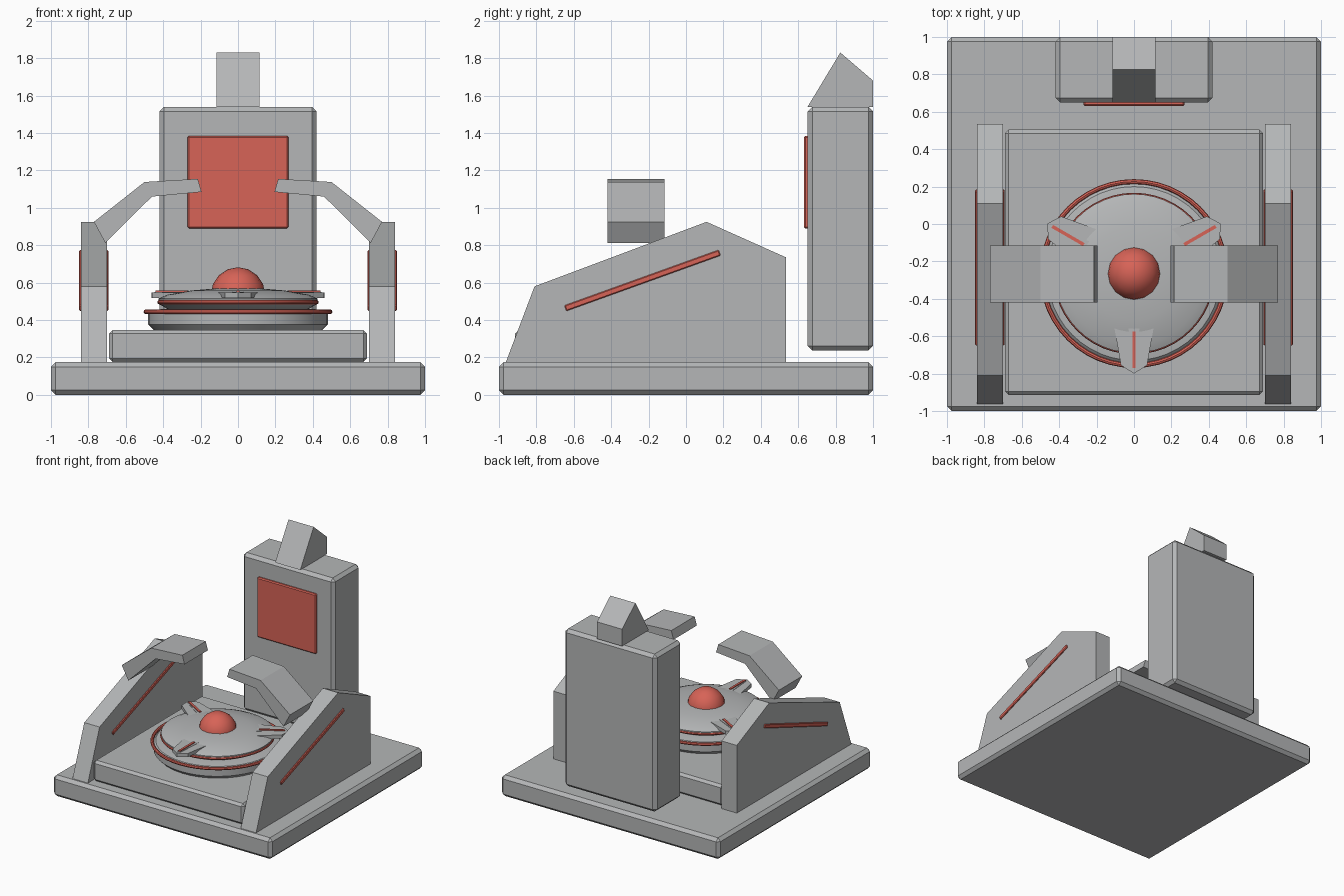
import bpy, bmesh, math
from mathutils import Matrix, Vector

if "Cube" in bpy.data.objects:
    bpy.data.objects.remove(bpy.data.objects["Cube"])


def material(name, rgb):
    m = bpy.data.materials.new(name)
    m.diffuse_color = (*rgb, 1)
    m.use_nodes = True
    m.node_tree.nodes["Principled BSDF"].inputs["Base Color"].default_value = m.diffuse_color
    return m


GREY = material("stone grey", (0.46, 0.47, 0.475))
RED = material("glow red", (0.68, 0.125, 0.095))
CENTRE = Vector((0, -0.265, 0))


def finish(name, bm, mat, bevel=0, smooth=False):
    bmesh.ops.recalc_face_normals(bm, faces=bm.faces)
    me = bpy.data.meshes.new(name)
    bm.to_mesh(me)
    bm.free()
    ob = bpy.data.objects.new(name, me)
    bpy.context.collection.objects.link(ob)
    me.materials.append(mat)
    if bevel:
        mod = ob.modifiers.new("edge", 'BEVEL')
        mod.width = bevel
        mod.segments = 1
    if smooth:
        bpy.context.view_layer.objects.active = ob
        ob.select_set(True)
        bpy.ops.object.shade_smooth_by_angle(angle=math.radians(35))
        ob.select_set(False)
    return ob


def box(name, lo, hi, mat=GREY, bevel=0):
    bm = bmesh.new()
    bmesh.ops.create_cube(bm, size=1)
    for v in bm.verts:
        v.co = [(l + h) / 2 + c * (h - l) for l, h, c in zip(lo, hi, v.co)]
    return finish(name, bm, mat, bevel)


def prism(name, pts, a, b, place, mat=GREY, bevel=0):
    """Extrude a 2D outline from a to b; place(u, v, depth) gives 3D points."""
    bm = bmesh.new()
    lower = [bm.verts.new(place(u, v, a)) for u, v in pts]
    upper = [bm.verts.new(place(u, v, b)) for u, v in pts]
    bm.faces.new(lower)
    bm.faces.new(upper)
    n = len(pts)
    for i in range(n):
        j = (i + 1) % n
        bm.faces.new((lower[i], lower[j], upper[j], upper[i]))
    return finish(name, bm, mat, bevel)


def lathe(name, profile, mat=GREY, closed=False, steps=48):
    bm = bmesh.new()
    verts = [bm.verts.new((r, 0, z)) for r, z in profile]
    pairs = list(zip(verts, verts[1:] + verts[:1]))
    edges = [bm.edges.new(p) for p in (pairs if closed else pairs[:-1])]
    bmesh.ops.spin(bm, geom=verts + edges, cent=(0, 0, 0), axis=(0, 0, 1),
                   angle=math.tau, steps=steps)
    bmesh.ops.remove_doubles(bm, verts=bm.verts, dist=1e-4)
    bmesh.ops.translate(bm, verts=bm.verts, vec=CENTRE)
    return finish(name, bm, mat, smooth=True)


def ring(name, radius, z, tube):
    pts = [(radius + tube * math.cos(a), z + tube * math.sin(a))
           for a in (math.tau * i / 8 for i in range(8))]
    return lathe(name, pts, RED, closed=True)


# Base, raised deck and rear tower
box("base_plate", (-1, -1, 0), (1, 1, 0.175), bevel=0.025)
box("deck", (-0.69, -0.915, 0.175), (0.69, 0.505, 0.347), bevel=0.02)
box("tower", (-0.42, 0.65, 0.237), (0.42, 1.0, 1.54), bevel=0.025)
box("screen", (-0.27, 0.63, 0.89), (0.27, 0.66, 1.385), RED, 0.008)
prism("tower_cap", [(0.65, 1.54), (0.825, 1.83), (1.0, 1.68), (1.0, 1.54)],
      -0.115, 0.115, lambda u, v, d: (d, u, v))

# Side walls, glowing strips and bent arms, mirrored left and right
wall = [(-0.965, 0.17), (-0.81, 0.58), (0.11, 0.925), (0.535, 0.735), (0.535, 0.17)]
p, q = Vector((-0.645, 0.463)), Vector((0.18, 0.76))
side = (q - p).normalized().orthogonal() * 0.016
strip = [p + side, q + side, q - side, p - side]
arm = [(0.215, 1.155), (0.195, 1.085), (0.46, 1.06), (0.71, 0.813), (0.77, 0.925), (0.5, 1.138)]
for s, tag in ((1, "right"), (-1, "left")):
    across = lambda u, v, d: (s * d, u, v)
    prism("side_wall_" + tag, wall, 0.70, 0.84, across)
    prism("wall_strip_" + tag, strip, 0.692, 0.85, across, RED, 0.005)
    prism("arm_" + tag, arm, -0.42, -0.115, lambda u, v, d: (s * u, d, v))

# Round pedestal with two rings and a shallow dome
lathe("pedestal", [(0, 0.345), (0.45, 0.345), (0.465, 0.36), (0.48, 0.375), (0.48, 0.435),
                   (0.465, 0.45), (0.40, 0.46), (0, 0.46)])
lathe("dome", [(0, 0.45), (0.37, 0.455), (0.425, 0.487), (0.425, 0.515), (0.38, 0.535),
               (0.25, 0.558), (0.13, 0.568), (0, 0.57)])
ring("lower_ring", 0.492, 0.444, 0.013)
ring("upper_ring", 0.42, 0.496, 0.012)

# Centre orb
bm = bmesh.new()
bmesh.ops.create_uvsphere(bm, u_segments=16, v_segments=8, radius=0.145,
                          matrix=Matrix.Translation(CENTRE + Vector((0, 0, 0.537))))
finish("orb", bm, RED, smooth=True)

# Three pointed claws with inlaid strips
claw = [(0.29, -0.105), (0.49, -0.07), (0.535, 0), (0.49, 0.07), (0.29, 0.105)]
inlay = [(0.31, -0.009), (0.505, -0.009), (0.505, 0.009), (0.31, 0.009)]
for i in range(3):
    rot = Matrix.Rotation(math.radians(30 + 120 * i), 3, 'Z')
    turn = lambda u, v, d: rot @ Vector((u, v, d)) + CENTRE
    prism("claw_%d" % (i + 1), claw, 0.517, 0.547, turn)
    # the ridge rises toward the dome
    ridge = [(0.28, -0.03), (0.51, -0.012), (0.51, 0.012), (0.28, 0.03)]
    prism("claw_ridge_%d" % (i + 1), ridge, 0.54, 0.55, turn)
    prism("claw_inlay_%d" % (i + 1), inlay, 0.548, 0.557, turn, RED)
